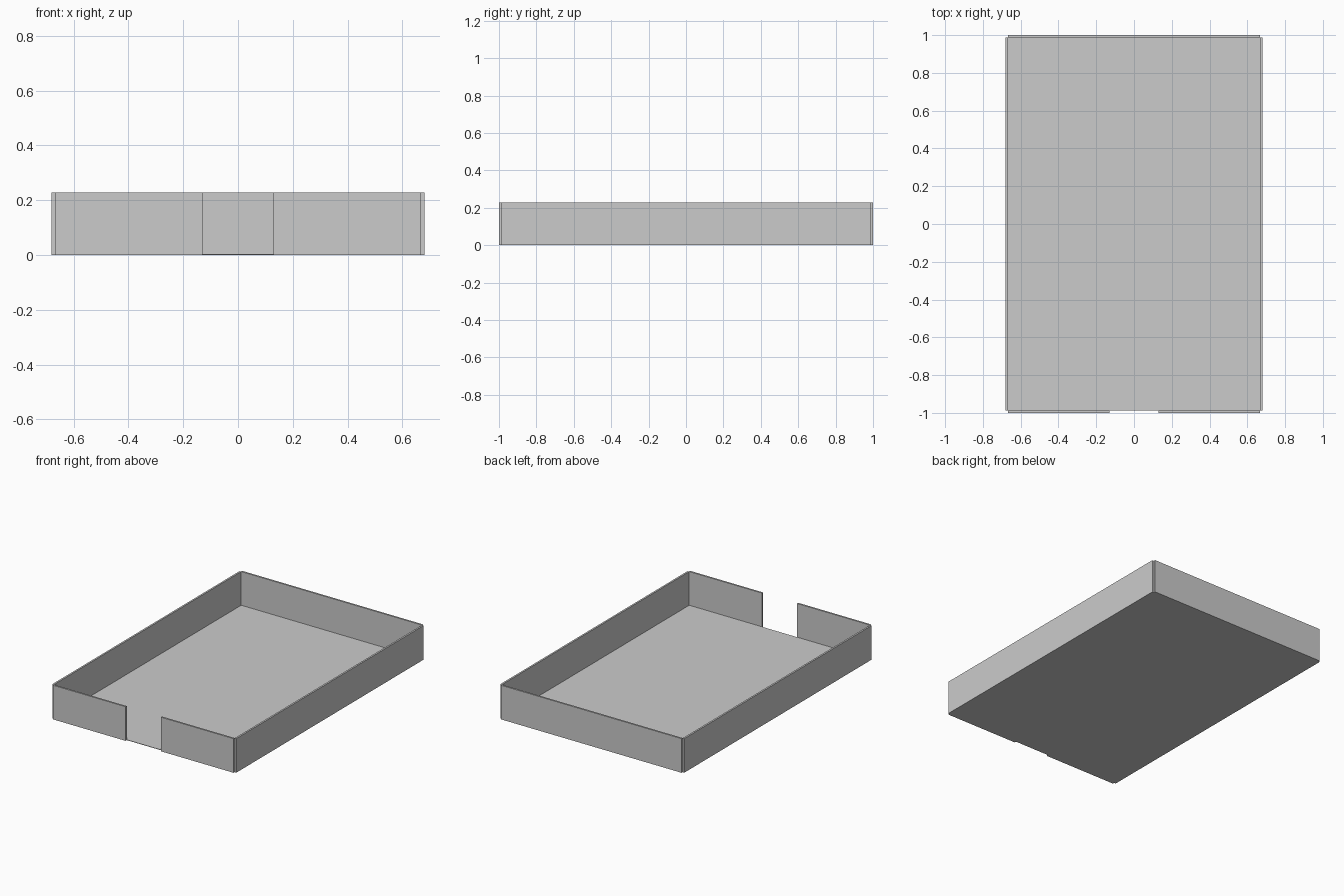
import bpy

if "Cube" in bpy.data.objects:
    bpy.data.objects.remove(bpy.data.objects["Cube"])

W, D, H = 0.68, 1.0, 0.228   # half width, half depth, height
T = 0.012                    # wall thickness
FLOOR = 0.003                # floor thickness
GAP = 0.13                   # half width of the front opening


def box(name, x0, x1, y0, y1, z0, z1):
    bpy.ops.mesh.primitive_cube_add(
        size=1, location=((x0 + x1) / 2, (y0 + y1) / 2, (z0 + z1) / 2))
    ob = bpy.context.object
    ob.name = name
    ob.scale = (x1 - x0, y1 - y0, z1 - z0)
    bpy.ops.object.transform_apply(location=True, rotation=False, scale=True)
    return ob


def mirror_x(ob):
    ob.modifiers.new("mirror", 'MIRROR').use_axis[0] = True


# Thin floor, with walls fixed against its edges (open notches at the corners)
xi, yi = W - T, D - T
box("floor", -xi, xi, -yi, yi, 0, FLOOR)
box("back_wall", -xi, xi, yi, D, 0, H)

# Left and right pairs
mirror_x(box("side_walls", xi, W, -yi, yi, 0, H))
mirror_x(box("front_walls", GAP, xi, -D, -yi, 0, H))
